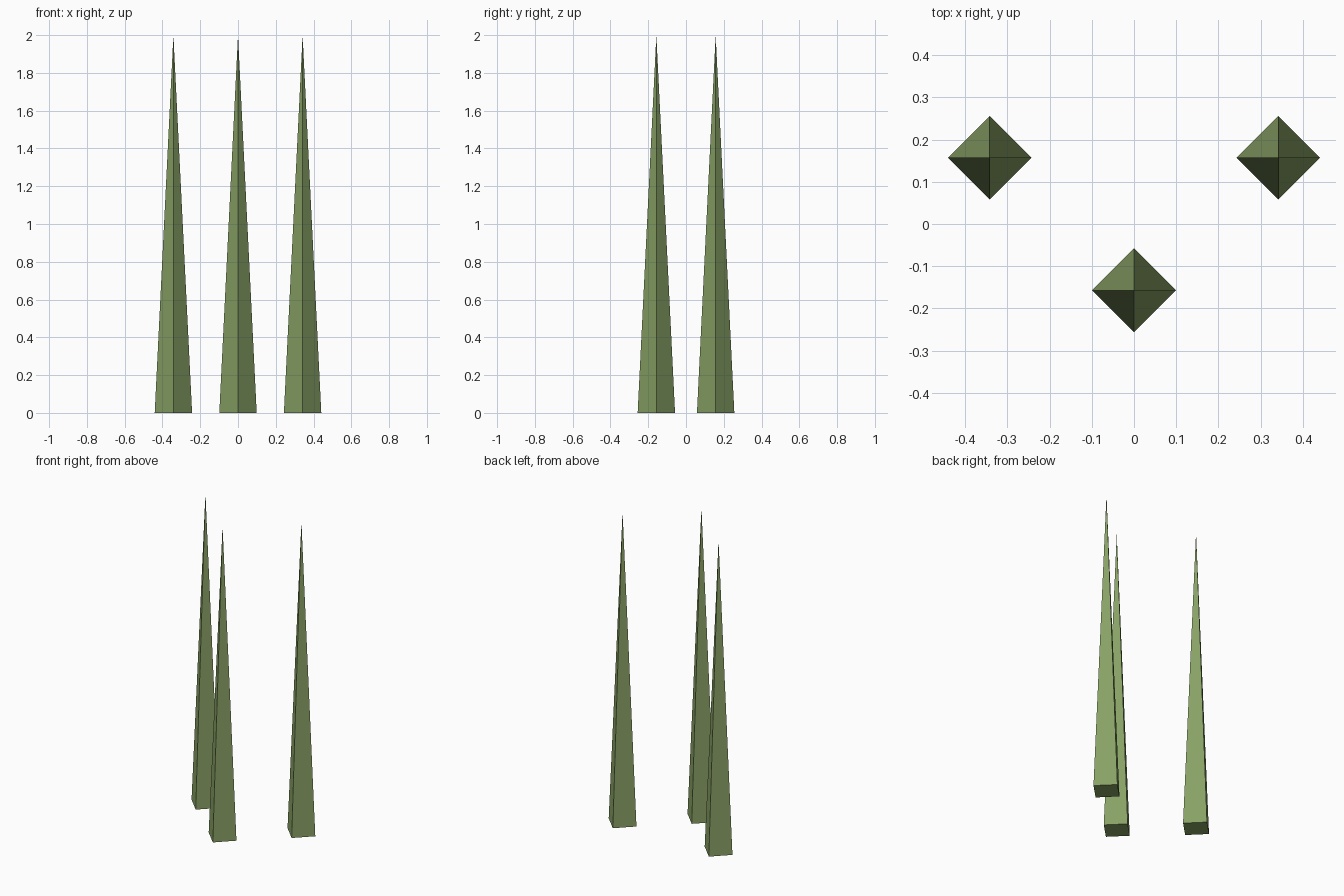
import bpy

if "Cube" in bpy.data.objects:
    bpy.data.objects.remove(bpy.data.objects["Cube"])

# Green spike material
green = bpy.data.materials.new("spike_green")
green.diffuse_color = (0.25, 0.36, 0.13, 1.0)
green.use_nodes = True
green.node_tree.nodes["Principled BSDF"].inputs["Base Color"].default_value = green.diffuse_color

RADIUS, HEIGHT = 0.099, 2.0


def spike(name, x, y):
    """Tall four-sided spike with its corners on the x and y axes."""
    bpy.ops.mesh.primitive_cone_add(vertices=4, radius1=RADIUS, radius2=0,
                                    depth=HEIGHT, end_fill_type='NGON',
                                    location=(x, y, HEIGHT / 2))
    obj = bpy.context.object
    obj.name = name
    obj.data.materials.append(green)


# One spike in front, a pair behind
spike("front_spike", 0, -0.157)
for side, sx in (("left", -1), ("right", 1)):
    spike(f"back_{side}_spike", sx * 0.342, 0.157)
